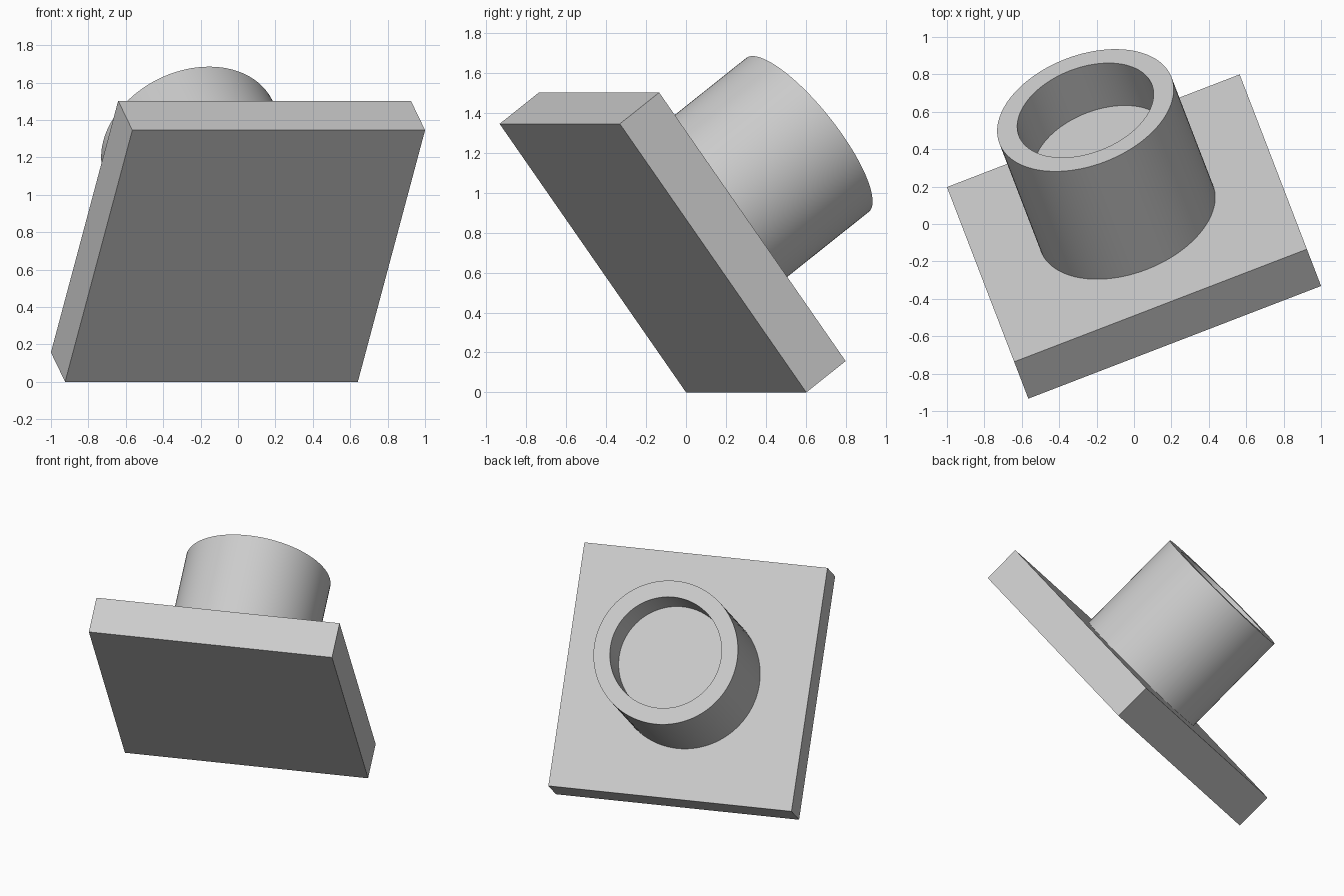
import bpy
import bmesh
import math
from mathutils import Matrix, Vector

cube = bpy.data.objects.get("Cube")
if cube:
    bpy.data.objects.remove(cube, do_unlink=True)

SIDE, THICK = 1.677, 0.263
OUTER, INNER, HEIGHT, DEPTH = 0.493, 0.381, 0.77, 0.303
SEGMENTS = 96

# The whole part is turned about z and tipped backwards
PLACE = (Matrix.Translation((0, -0.067, 0.751))
         @ Matrix.Rotation(math.radians(21.05), 4, 'Z')
         @ Matrix.Rotation(math.radians(-53.35), 4, 'X'))

grey = bpy.data.materials.new("light grey")
grey.use_nodes = True
grey.diffuse_color = (0.6, 0.6, 0.6, 1)
grey.node_tree.nodes["Principled BSDF"].inputs["Base Color"].default_value = (0.6, 0.6, 0.6, 1)


def finish(name, bm):
    bmesh.ops.recalc_face_normals(bm, faces=bm.faces)
    mesh = bpy.data.meshes.new(name)
    bm.to_mesh(mesh)
    bm.free()
    mesh.materials.append(grey)
    obj = bpy.data.objects.new(name, mesh)
    obj.matrix_world = PLACE
    bpy.context.collection.objects.link(obj)
    return obj


# Square base plate
bm = bmesh.new()
bmesh.ops.create_cube(bm, size=1, matrix=Matrix.Diagonal((SIDE, SIDE, THICK, 1)))
finish("base_plate", bm)

# Round boss with a blind bore, spun from its half section
bm = bmesh.new()
base = THICK / 2
top = base + HEIGHT
section = [(OUTER, base), (OUTER, top), (INNER, top), (INNER, top - DEPTH), (0, top - DEPTH)]
verts = [bm.verts.new((r, 0, z)) for r, z in section]
edges = [bm.edges.new(pair) for pair in zip(verts, verts[1:])]
bmesh.ops.spin(bm, geom=verts + edges, cent=Vector(), axis=(0, 0, 1),
               angle=math.tau, steps=SEGMENTS, use_duplicate=False)
bmesh.ops.remove_doubles(bm, verts=bm.verts, dist=0.0001)
# Close the foot where it meets the plate
bmesh.ops.holes_fill(bm, edges=[e for e in bm.edges if e.is_boundary], sides=0)
boss = finish("hollow_boss", bm)

bpy.ops.object.select_all(action='DESELECT')
boss.select_set(True)
bpy.context.view_layer.objects.active = boss
bpy.ops.object.shade_smooth_by_angle(angle=math.radians(30))
